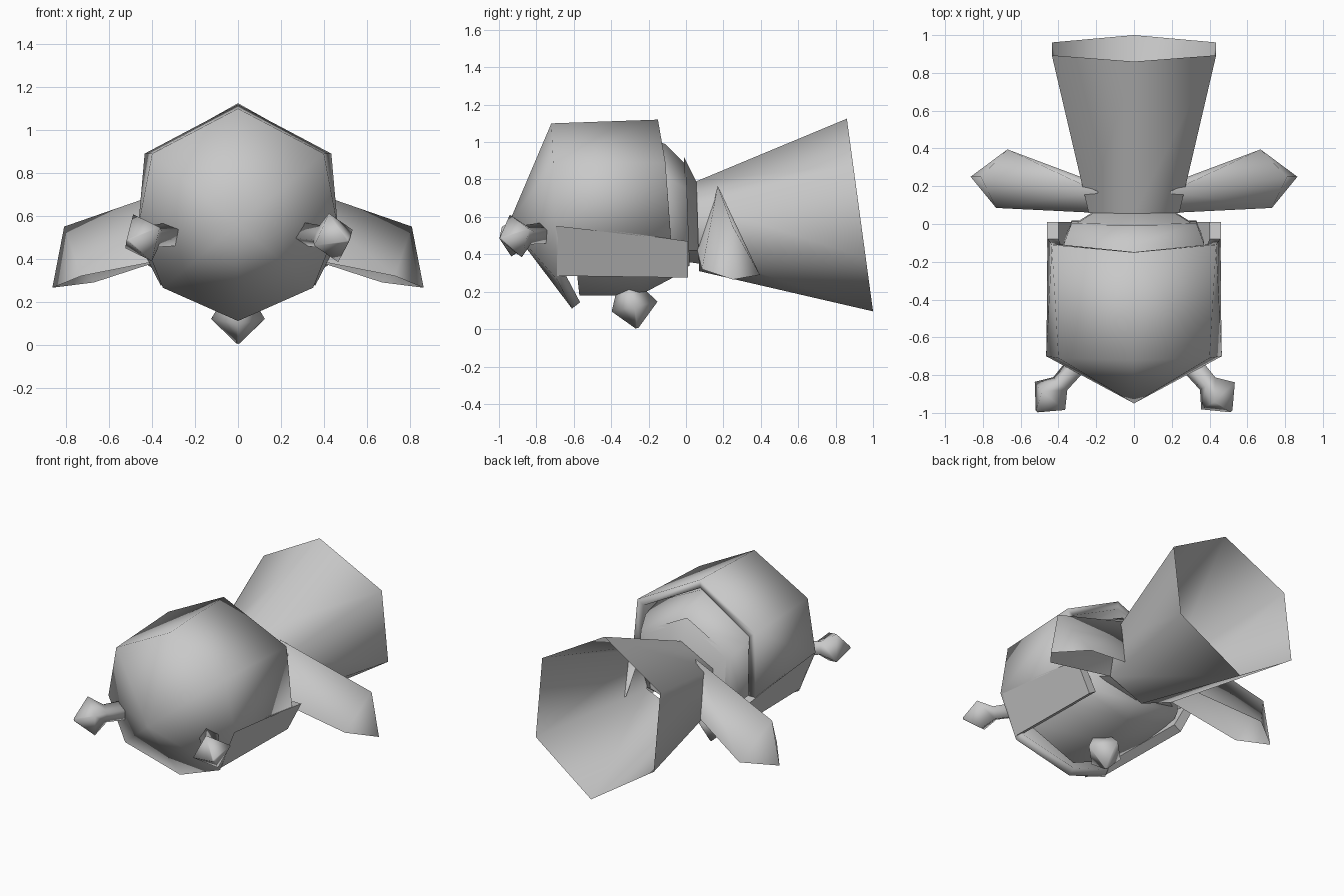
import bpy, bmesh, math
from mathutils import Vector

if "Cube" in bpy.data.objects:
    bpy.data.objects.remove(bpy.data.objects["Cube"])

GREY = (0.58, 0.58, 0.58, 1)
mat = bpy.data.materials.new("plain grey")
mat.use_nodes = True
mat.diffuse_color = GREY
mat.node_tree.nodes["Principled BSDF"].inputs["Base Color"].default_value = GREY


def build(name, verts, faces, angle=75, thickness=0):
    bm = bmesh.new()
    vs = [bm.verts.new(v) for v in verts]
    for f in faces:
        bm.faces.new([vs[i] for i in f])
    bmesh.ops.recalc_face_normals(bm, faces=bm.faces)
    # Keep open shells facing away from their middle
    mid = sum((v.co for v in bm.verts), Vector()) / len(bm.verts)
    if sum((f.calc_center_median() - mid).dot(f.normal) * f.calc_area() for f in bm.faces) < 0:
        bmesh.ops.reverse_faces(bm, faces=bm.faces)
    me = bpy.data.meshes.new(name)
    bm.to_mesh(me)
    bm.free()
    me.materials.append(mat)
    ob = bpy.data.objects.new(name, me)
    bpy.context.collection.objects.link(ob)
    bpy.ops.object.select_all(action='DESELECT')
    ob.select_set(True)
    bpy.context.view_layer.objects.active = ob
    bpy.ops.object.shade_smooth_by_angle(angle=math.radians(angle))
    if thickness:
        mod = ob.modifiers.new("thickness", 'SOLIDIFY')
        mod.thickness = thickness
        mod.offset = -1
    return ob


def loft(name, rings, caps=True, **kw):
    n = len(rings[0])
    verts = [p for r in rings for p in r]
    faces = [(k * n + i, k * n + (i + 1) % n, (k + 1) * n + (i + 1) % n, (k + 1) * n + i)
             for k in range(len(rings) - 1) for i in range(n)]
    if caps:
        faces += [tuple(range(n)), tuple(range(len(verts) - n, len(verts)))]
    return build(name, verts, faces, **kw)


def hexagon(w, top, up, low, bottom, y_top, y_bottom):
    """Pointed-top six sided ring, leaning from y_top to y_bottom."""
    def y(z):
        return y_top + (y_bottom - y_top) * (top - z) / (top - bottom)
    pts = [(0, top), (w, up), (w, low), (0, bottom), (-w, low), (-w, up)]
    return [(x, y(z), z) for x, z in pts]


def knob(name, path, roll=0):
    """Four sided turned shape along a straight path of (centre, radius)."""
    axis = Vector(path[-1][0]) - Vector(path[0][0])
    q = axis.to_track_quat('Z', 'Y')
    rings = [[Vector(c) + q @ Vector((r * math.cos(a), r * math.sin(a), 0))
              for a in (math.radians(roll + k * 90) for k in range(4))] for c, r in path]
    return loft(name, rings, angle=100)


# Front shell: hood with a pointed face and a hanging chin, open behind
build("front_shell", [
    (0, -0.15, 1.12), (0.435, -0.11, 0.89), (0.455, -0.08, 0.48), (-0.435, -0.11, 0.89), (-0.455, -0.08, 0.48),
    (0, -0.72, 1.10), (0.40, -0.71, 0.89), (0.465, -0.70, 0.55), (-0.40, -0.71, 0.89), (-0.465, -0.70, 0.55),
    (0, -0.95, 0.56), (0.35, -0.69, 0.265), (-0.35, -0.69, 0.265), (0, -0.61, 0.11)],
    [(0, 1, 6, 5), (1, 2, 7, 6), (0, 5, 8, 3), (3, 8, 9, 4), (10, 5, 6), (10, 6, 7), (10, 7, 11),
     (10, 11, 13), (10, 8, 5), (10, 9, 8), (10, 12, 9), (10, 13, 12)], angle=85, thickness=0.055)

# Inner body and the collar behind it
loft("inner_body", [hexagon(0.36, 1.0, 0.82, 0.34, 0.18, -0.66, -0.57),
                    hexagon(0.38, 1.03, 0.84, 0.34, 0.18, -0.25, -0.25),
                    hexagon(0.37, 0.99, 0.81, 0.37, 0.27, -0.11, -0.08),
                    hexagon(0.33, 0.88, 0.75, 0.40, 0.34, 0.0, 0.02)])
loft("collar", [hexagon(0.32, 0.92, 0.75, 0.42, 0.36, -0.01, 0.0),
                hexagon(0.21, 0.78, 0.68, 0.42, 0.35, 0.06, 0.07)])

# Flared tail, open at the back
loft("tail", [hexagon(0.24, 0.79, 0.67, 0.41, 0.31, 0.055, 0.07),
              hexagon(0.435, 1.125, 0.88, 0.38, 0.095, 0.86, 1.0)], caps=False)

for s, side, roll in ((1, "left", 18), (-1, "right", 24)):
    # Roof-shaped tail fin, open underneath
    fin = [(0.19, 0.17, 0.765), (0.22, 0.06, 0.42), (0.27, 0.245, 0.42),
           (0.81, 0.25, 0.55), (0.73, 0.085, 0.32), (0.67, 0.395, 0.29), (0.865, 0.25, 0.265)]
    build(side + "_fin", [(s * x, y, z) for x, y, z in fin],
          [(0, 1, 4, 3), (0, 3, 5, 2), (3, 4, 6), (3, 6, 5)], angle=140)

    # Lower side plate
    def slab(y, high, low):
        return [(s * x, y, z) for x, z in ((0.46, high), (0.36, low), (0.31, low + 0.03), (0.40, high))]
    loft(side + "_side_plate", [slab(-0.69, 0.565, 0.285), slab(0.01, 0.47, 0.275)], angle=30)

    # Eye stalk
    knob(side + "_eye_stalk", [((s * 0.30, -0.74, 0.515), 0.06), ((s * 0.39, -0.845, 0.505), 0.055),
                               ((s * 0.445, -0.91, 0.498), 0.12), ((s * 0.515, -0.992, 0.485), 0.008)], roll)

# Knob under the belly
knob("belly_knob", [((0, -0.31, 0.23), 0.06), ((0, -0.275, 0.12), 0.125), ((0, -0.262, 0.005), 0.008)])
